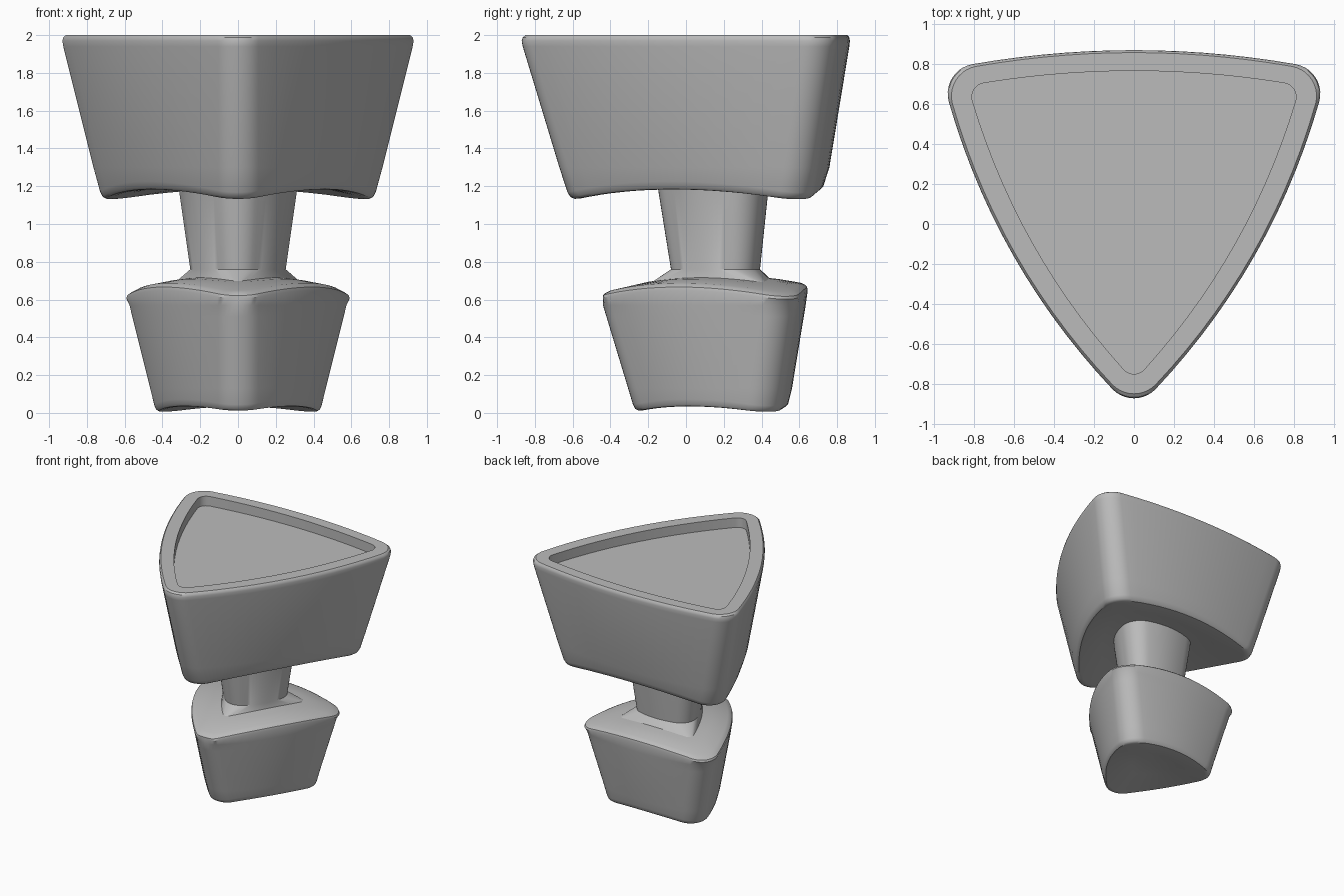
import bpy, bmesh
from math import radians, cos, sin
from mathutils import Vector

if "Cube" in bpy.data.objects:
    bpy.data.objects.remove(bpy.data.objects["Cube"], do_unlink=True)

grey = bpy.data.materials.new("plain grey")
grey.use_nodes = True
colour = (0.5, 0.5, 0.5, 1)
grey.diffuse_color = colour
grey.node_tree.nodes["Principled BSDF"].inputs["Base Color"].default_value = colour

AXIS_Y = 0.257      # the taper runs towards this line
DOME_Y = 0.19       # middle of the domed undersides and shoulder


def ring(s, z, dome=0, r=0.15, dy=0):
    """Bulged, round-cornered triangle of size s; dome lowers it away from the middle."""
    r = min(r, 0.45 * s)
    bx, by = 0.93 * s - r, 0.8 * s - r
    corners = [((0, r - 0.87 * s), -136, -44), ((bx, by), -15, 80), ((-bx, by), 100, 195)]
    arcs = []
    for centre, a0, a1 in corners:
        angles = [radians(a0 + (a1 - a0) * i / 10) for i in range(11)]
        arcs.append([Vector(centre) + r * Vector((cos(a), sin(a))) for a in angles])
    outline = []
    for i, bulge in enumerate((0.1, 0.07, 0.1)):
        a, b = arcs[i][-1], arcs[(i + 1) % 3][0]
        out = Vector((b.y - a.y, a.x - b.x)).normalized() * bulge * s
        outline += arcs[i]
        outline += [a.lerp(b, t / 14) + out * 4 * (t / 14) * (1 - t / 14) for t in range(1, 14)]
    points = []
    for p in outline:
        y = p.y + AXIS_Y * (1 - s) + dy
        points.append(Vector((p.x, y, max(0, z - dome * (p.x ** 2 + (y - DOME_Y) ** 2)))))
    return points


def clip_corners(points):
    """Trim the three corners with upright flats."""
    for p in points:
        for dx, dy, reach in ((0, -1, 0.697), (0.866, 0.5, 0.63), (-0.866, 0.5, 0.63)):
            over = p.x * dx + (p.y - AXIS_Y) * dy - reach
            if over > 0:
                p.x -= over * dx
                p.y -= over * dy
    return points


def loft(name, rings, bottom, top):
    """Skin the rings and close both ends with a fan to a middle point."""
    bm = bmesh.new()
    loops = [[bm.verts.new(p) for p in pts] for pts in rings]
    n = len(loops[0])
    for low, high in zip(loops, loops[1:]):
        for i in range(n):
            j = (i + 1) % n
            bm.faces.new((low[i], low[j], high[j], high[i]))
    for loop, z in ((loops[0], bottom), (loops[-1], top)):
        middle = bm.verts.new((0, DOME_Y, z))
        for i in range(n):
            bm.faces.new((loop[i], loop[(i + 1) % n], middle))
    bmesh.ops.recalc_face_normals(bm, faces=bm.faces)
    mesh = bpy.data.meshes.new(name)
    bm.to_mesh(mesh)
    bm.free()
    mesh.materials.append(grey)
    obj = bpy.data.objects.new(name, mesh)
    bpy.context.collection.objects.link(obj)
    bpy.ops.object.select_all(action='DESELECT')
    obj.select_set(True)
    bpy.context.view_layer.objects.active = obj
    bpy.ops.object.shade_smooth_by_angle(angle=radians(35))
    return obj


# Upper body: hollowed underside, tapered wall, rim and shallow recess
loft("upper_body", [
    ring(0.25, 1.225, 0.16), ring(0.5, 1.225, 0.16), ring(0.72, 1.225, 0.16),
    ring(0.75, 1.23, 0.16), ring(0.77, 1.245, 0.16), ring(0.785, 1.275, 0.16),
    ring(0.823, 1.3), ring(0.995, 1.94), ring(1, 1.97),
    ring(0.995, 1.988), ring(0.98, 2),
    ring(0.87, 2, r=0.07, dy=-0.025), ring(0.87, 1.92, r=0.07, dy=-0.025),
], 1.225, 1.92)

# Stem with a sharp-cornered flare at its foot
loft("stem", [
    ring(0.36, 0.725, 0.236, r=0.03, dy=-0.03), ring(0.272, 0.76, dy=-0.03),
    ring(0.335, 1.17, dy=-0.025), ring(0.345, 1.25, dy=-0.025),
], 0.72, 1.25)

# Base: hollowed underside, tapered wall, domed shoulder and trimmed corners
loft("base", [clip_corners(p) for p in (
    ring(0.2, 0.066, 0.3), ring(0.43, 0.066, 0.3), ring(0.452, 0.071, 0.3),
    ring(0.467, 0.085, 0.3), ring(0.477, 0.11, 0.3),
    ring(0.5, 0.13), ring(0.602, 0.51), ring(0.618, 0.57),
    ring(0.636, 0.69, 0.2), ring(0.63, 0.712, 0.22), ring(0.61, 0.724, 0.236),
    ring(0.58, 0.73, 0.236), ring(0.4, 0.73, 0.236), ring(0.2, 0.73, 0.236),
)], 0.066, 0.73)
